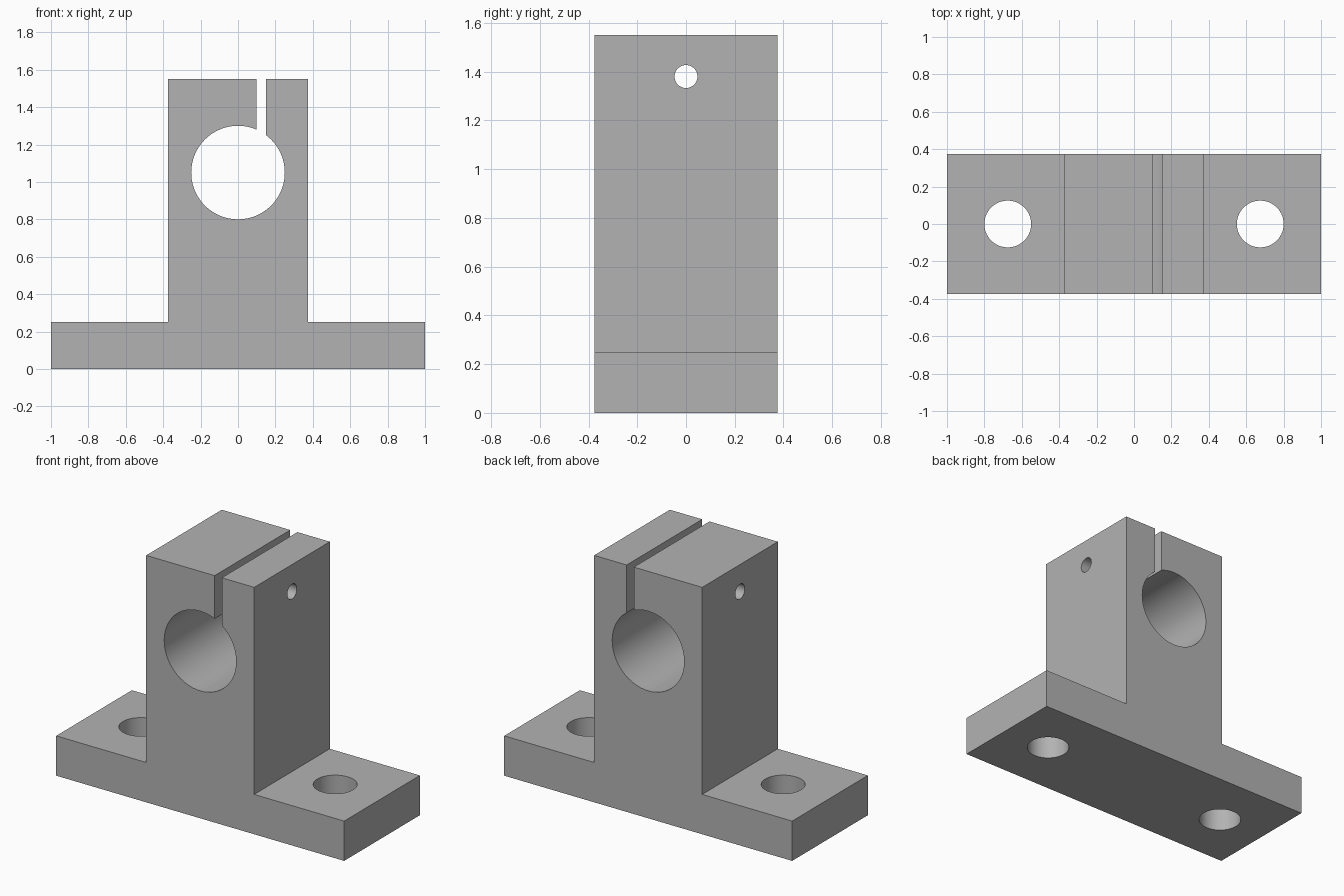
import bpy, bmesh
from math import radians

default = bpy.data.objects.get("Cube")
if default:
    bpy.data.objects.remove(default, do_unlink=True)

HALF = 0.375      # half depth of the block and half width of the post
BASE_H = 0.25
TOP = 1.55
BORE_Z = 1.05

# Plain grey metal
grey = bpy.data.materials.new("grey metal")
grey.use_nodes = True
colour = (0.45, 0.45, 0.45, 1)
grey.diffuse_color = colour
grey.node_tree.nodes["Principled BSDF"].inputs["Base Color"].default_value = colour


def hole(name, radius, depth, location, rotation=(0, 0, 0)):
    bpy.ops.mesh.primitive_cylinder_add(vertices=96, radius=radius, depth=depth,
                                        location=location, rotation=rotation)
    bpy.context.object.name = name
    return bpy.context.object


# Body: stepped profile extruded front to back
right_side = [(1, 0), (1, BASE_H), (HALF, BASE_H), (HALF, TOP)]
profile = right_side + [(-x, z) for x, z in reversed(right_side)]
bm = bmesh.new()
face = bm.faces.new([bm.verts.new((x, -HALF, z)) for x, z in profile])
extruded = bmesh.ops.extrude_face_region(bm, geom=[face])["geom"]
bmesh.ops.translate(bm, vec=(0, 2 * HALF, 0),
                    verts=[v for v in extruded if isinstance(v, bmesh.types.BMVert)])
bmesh.ops.recalc_face_normals(bm, faces=bm.faces)
mesh = bpy.data.meshes.new("shaft_support")
bm.to_mesh(mesh)
bm.free()
body = bpy.data.objects.new("shaft_support", mesh)
bpy.context.collection.objects.link(body)
mesh.materials.append(grey)

# Shaft bore, clamp screw hole and the two mounting holes
cutters = [hole("bore_cutter", 0.25, 2, (0, 0, BORE_Z), (radians(90), 0, 0)),
           hole("screw_cutter", 0.047, 2, (0, 0, 1.38), (0, radians(90), 0))]
for side, x in (("left", 0.675), ("right", -0.675)):
    cutters.append(hole(side + "_mount_cutter", 0.125, 1, (x, 0, 0.1)))

# Clamp slot from the top down into the bore
bpy.ops.mesh.primitive_cube_add(size=1, location=(0.125, 0, 1.45))
slot = bpy.context.object
slot.name = "slot_cutter"
slot.scale = (0.05, 2, 0.7)
cutters.append(slot)

# Cut the body, then discard the cutters
bpy.context.view_layer.update()
bpy.ops.object.select_all(action='DESELECT')
bpy.context.view_layer.objects.active = body
body.select_set(True)
for cutter in cutters:
    cutter.hide_render = True
    cut = body.modifiers.new(cutter.name, 'BOOLEAN')
    cut.operation = 'DIFFERENCE'
    cut.solver = 'EXACT'
    cut.object = cutter
    bpy.ops.object.modifier_apply(modifier=cut.name)
    bpy.data.objects.remove(cutter, do_unlink=True)

bpy.ops.object.shade_smooth_by_angle(angle=radians(30))
